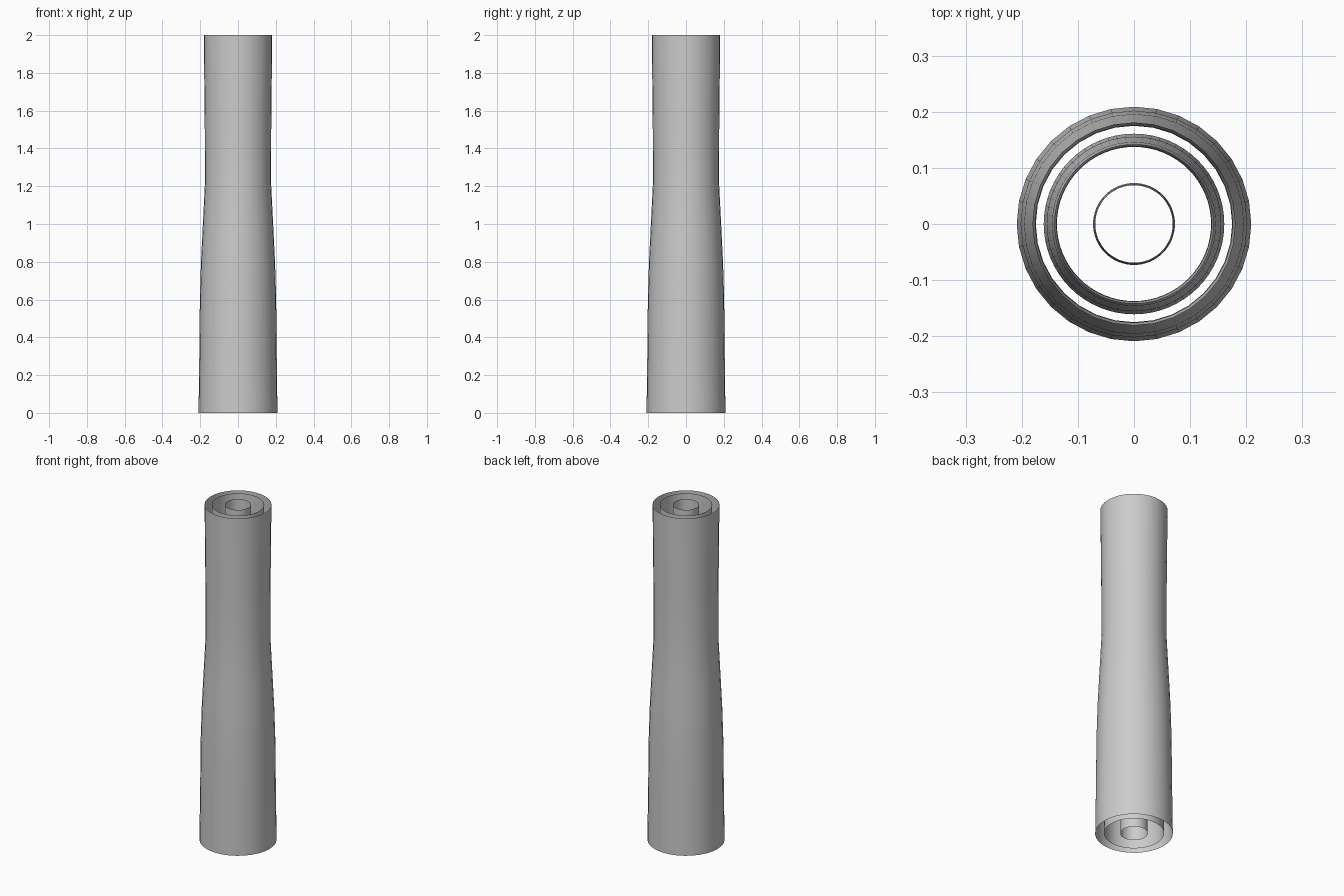
import bpy, bmesh, math

if "Cube" in bpy.data.objects:
    bpy.data.objects.remove(bpy.data.objects["Cube"])

SIDES = 32


def open_tube(name, profile, sides=SIDES):
    """Lathe a (radius, z) profile into an open-ended thin tube."""
    bm = bmesh.new()
    rings = []
    for r, z in profile:
        rings.append([bm.verts.new((r * math.cos(2 * math.pi * i / sides),
                                    r * math.sin(2 * math.pi * i / sides), z))
                      for i in range(sides)])
    for low, high in zip(rings, rings[1:]):
        for i in range(sides):
            j = (i + 1) % sides
            bm.faces.new((low[i], low[j], high[j], high[i]))
    mesh = bpy.data.meshes.new(name)
    bm.to_mesh(mesh)
    bm.free()
    for p in mesh.polygons:
        p.use_smooth = True
    obj = bpy.data.objects.new(name, mesh)
    bpy.context.collection.objects.link(obj)
    return obj


# Outer sleeve: wide foot, waist just above the middle, slight flare to the top
outer = [(0.209, 0), (0.205, 0.3), (0.202, 0.6), (0.196, 0.8),
         (0.186, 1.0), (0.175, 1.22), (0.176, 1.5), (0.181, 2)]
open_tube("outer_sleeve", outer)

# Middle sleeve: same shape, narrower
open_tube("middle_sleeve", [(r * 0.77 if z < 1 else r * 0.785, z) for r, z in outer], 64)

# Inner core tube: nearly straight
open_tube("inner_tube", [(0.073, 0), (0.0715, 0.8), (0.069, 1.22), (0.07, 2)], 64)
